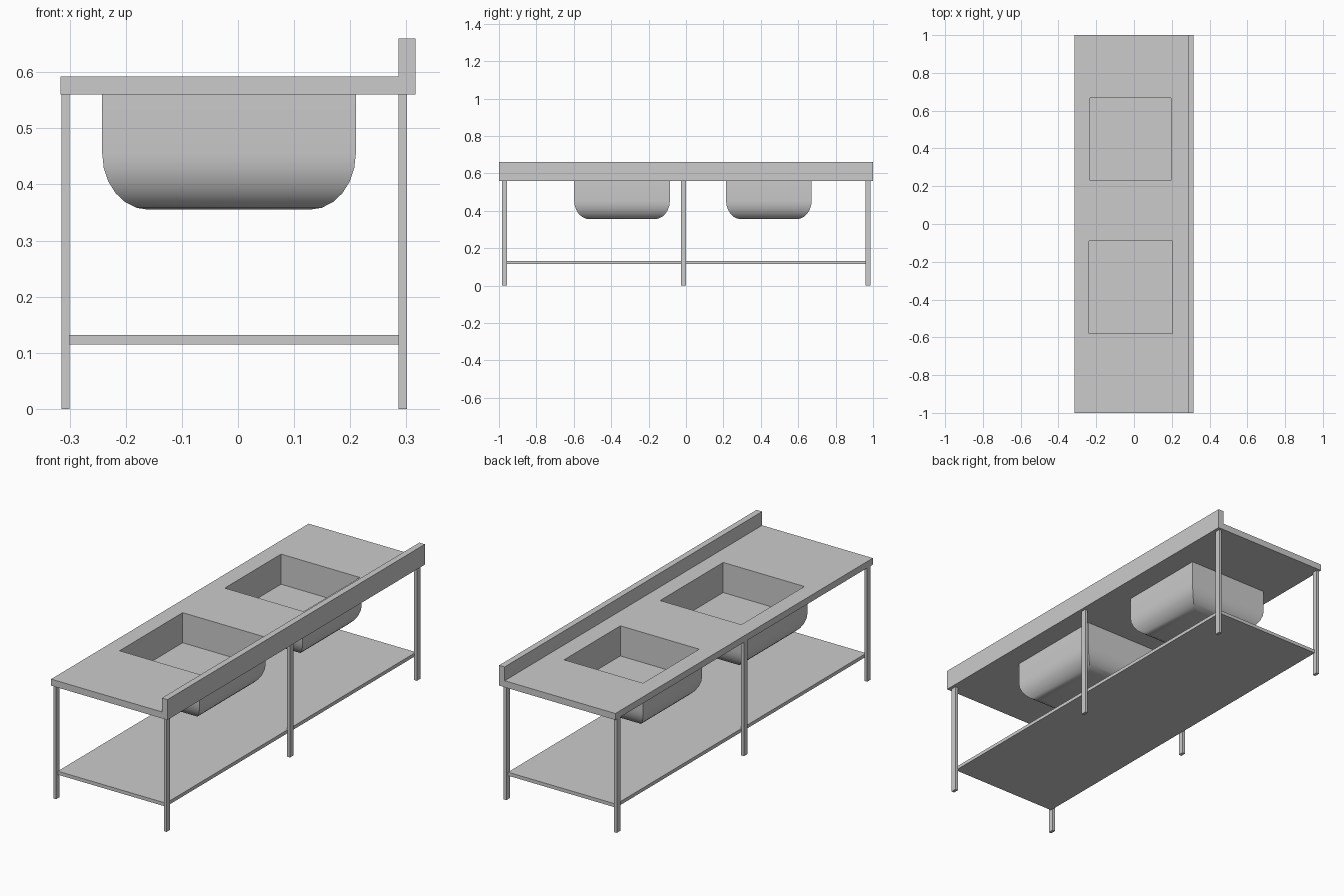
import bpy, bmesh, math

if "Cube" in bpy.data.objects:
    bpy.data.objects.remove(bpy.data.objects["Cube"])

Z_TOP, Z_UNDER, Z_BASIN, Z_FLOOR = 0.592, 0.56, 0.355, 0.444


def finish(name, bm):
    bmesh.ops.recalc_face_normals(bm, faces=bm.faces)
    me = bpy.data.meshes.new(name)
    bm.to_mesh(me)
    bm.free()
    ob = bpy.data.objects.new(name, me)
    bpy.context.collection.objects.link(ob)
    return ob


def loft(name, rings):
    """Join rings of points into a closed solid."""
    bm = bmesh.new()
    rows = [[bm.verts.new(p) for p in r] for r in rings]
    n = len(rows[0])
    for a, b in zip(rows, rows[1:]):
        for i in range(n):
            j = (i + 1) % n
            bm.faces.new((a[i], a[j], b[j], b[i]))
    bm.faces.new(rows[0])
    bm.faces.new(rows[-1])
    return finish(name, bm)


def rect(x0, x1, y0, y1, z, dx=0.0):
    return [(x0 + dx, y0 + dx, z), (x1 - dx, y0 + dx, z),
            (x1 - dx, y1 - dx, z), (x0 + dx, y1 - dx, z)]


def box(name, x0, x1, y0, y1, z0, z1):
    return loft(name, [rect(x0, x1, y0, y1, z0), rect(x0, x1, y0, y1, z1)])


def cut(ob, cutter):
    m = ob.modifiers.new("cut", 'BOOLEAN')
    m.operation = 'DIFFERENCE'
    m.solver = 'EXACT'
    m.object = cutter
    bpy.context.view_layer.objects.active = ob
    bpy.ops.object.modifier_apply(modifier=m.name)


# Worktop with upstand along the wall side
profile = [(-0.316, Z_UNDER), (0.316, Z_UNDER), (0.316, 0.66),
           (0.286, 0.66), (0.286, Z_TOP), (-0.316, Z_TOP)]
worktop = loft("worktop", [[(x, y, z) for x, z in profile] for y in (-1, 1)])

# Basins: outer shell with rounded bottom edges, square inner well
basins = [
    ("large_basin", (-0.242, 0.21, -0.598, -0.086), (-0.238, 0.204, -0.58, -0.09)),
    ("small_basin", (-0.238, 0.202, 0.214, 0.672), (-0.233, 0.196, 0.23, 0.667)),
]
for name, outer, inner in basins:
    rings = [rect(*outer, Z_UNDER)]
    for i in range(7):
        a = math.pi / 2 * i / 6
        rings.append(rect(*outer, Z_BASIN + 0.1 * (1 - math.sin(a)),
                          0.082 * (1 - math.cos(a))))
    basin = loft(name, rings)
    cutter = box(name + "_cutter", *inner, Z_FLOOR, 0.7)
    cutter.hide_render = True
    cut(worktop, cutter)
    cut(basin, cutter)
    bpy.data.objects.remove(cutter)
    bpy.ops.object.select_all(action='DESELECT')
    basin.select_set(True)
    bpy.context.view_layer.objects.active = basin
    bpy.ops.object.shade_smooth_by_angle(angle=math.radians(30))

# Lower shelf
box("shelf", -0.301, 0.287, -0.97, 0.973, 0.115, 0.132)

# Six legs
for side, x in (("front", -0.315), ("wall", 0.286)):
    for pos, y in (("near", -0.984), ("middle", -0.027), ("far", 0.96)):
        box(f"{side}_{pos}_leg", x, x + 0.015, y, y + 0.027, 0, Z_UNDER)
